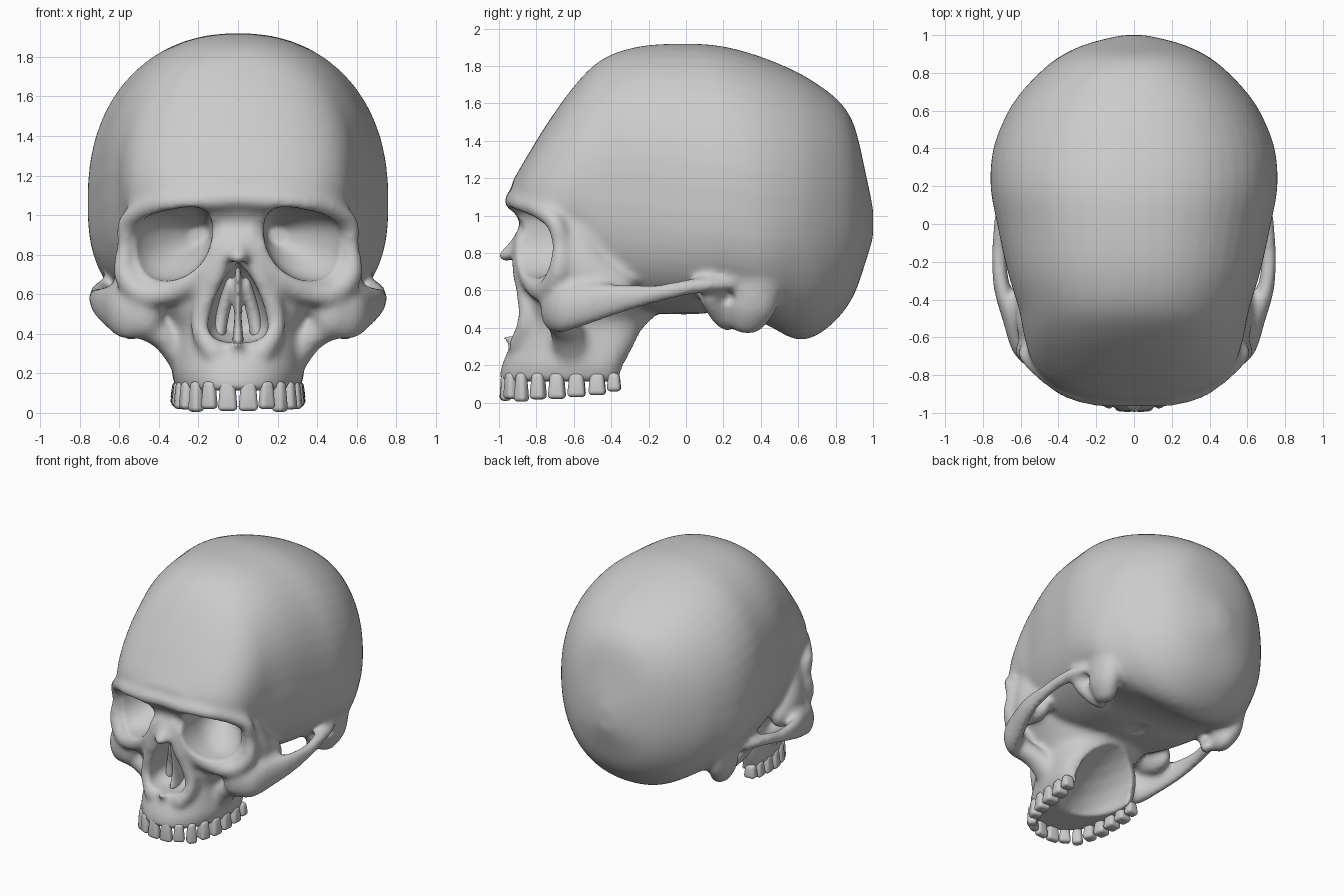
import bpy, bmesh, math
from mathutils import Matrix, Vector

# unit ball used for all blobs
ball = bmesh.new()
bmesh.ops.create_icosphere(ball, subdivisions=3, radius=1)
ball.verts.index_update()
BALL_V = [v.co.copy() for v in ball.verts]
BALL_F = [[v.index for v in f.verts] for f in ball.faces]
ball.free()


def spline(rows, k):
    # smooth in-between rows through the given ones
    out = []
    for i in range(len(rows) - 1):
        p = [rows[max(0, min(len(rows) - 1, i + j))] for j in (-1, 0, 1, 2)]
        for s in range(k):
            t = s / k
            out.append([b + .5 * t * (c - a + t * (2 * a - 5 * b + 4 * c - d + t * (3 * (b - c) + d - a)))
                        for a, b, c, d in zip(*p)])
    return out + [list(rows[-1])]


def loft(bm, rows, axis, seg=48, k=4):
    # rows: position, low, high, half width, widest level, low exponent, high exponent, x centre
    rings = []
    for t, lo, hi, w, mid, nl, nh, cx in spline(rows, k):
        ring = []
        for i in range(seg):
            a = 2 * math.pi * (i + .5) / seg
            c, s = math.cos(a), math.sin(a)
            n = nh if s > 0 else nl
            x = cx + math.copysign(abs(c) ** (2 / n), c) * max(w, .01)
            u = mid + ((hi - mid) if s > 0 else (lo - mid)) * abs(s) ** (2 / n)
            ring.append(bm.verts.new((x, t, u) if axis == 'y' else (x, u, t)))
        rings.append(ring)
    faces = [bm.faces.new(rings[0]), bm.faces.new(rings[-1])]
    for r, q in zip(rings, rings[1:]):
        for i in range(seg):
            j = (i + 1) % seg
            faces.append(bm.faces.new((r[i], r[j], q[j], q[i])))
    bmesh.ops.recalc_face_normals(bm, faces=faces)
    return [v for r in rings for v in r]


def blob(bm, c, r, tilt=0):
    m = Matrix.Translation(c) @ Matrix.Rotation(tilt, 4, 'X') @ Matrix.Diagonal((*r, 1))
    vs = [bm.verts.new(m @ v) for v in BALL_V]
    for f in BALL_F:
        bm.faces.new([vs[i] for i in f])


def chain(bm, pts, k=5, mirror=True):
    # bone strut: a run of overlapping ellipsoids (x, y, z, rx, ry, rz)
    for p in spline(pts, k):
        for s in ((1, -1) if mirror else (1,)):
            blob(bm, (s * p[0], p[1], p[2]), p[3:])


def make(name, bm):
    me = bpy.data.meshes.new(name)
    bm.to_mesh(me)
    bm.free()
    ob = bpy.data.objects.new(name, me)
    bpy.context.collection.objects.link(ob)
    return ob


def remesh(ob, size, smooth):
    m = ob.modifiers.new("remesh", 'REMESH')
    m.mode, m.voxel_size, m.use_smooth_shade = 'VOXEL', size, True
    s = ob.modifiers.new("smooth", 'SMOOTH')
    s.factor, s.iterations = .5, smooth


def bake(ob):
    dg = bpy.context.evaluated_depsgraph_get()
    me = bpy.data.meshes.new_from_object(ob.evaluated_get(dg))
    ob.modifiers.clear()
    ob.data = me
    me.shade_smooth()


bone = bmesh.new()
# braincase: sections from forehead to back
case = [(-.93, 1.04, 1.18, .22, 1.1), (-.86, .93, 1.30, .42, 1.07), (-.75, .82, 1.48, .53, 1.06),
        (-.6, .68, 1.69, .58, 1.12), (-.45, .56, 1.835, .61, 1.15), (-.25, .49, 1.905, .67, 1.15),
        (0, .47, 1.92, .725, 1.1), (.2, .48, 1.905, .76, 1.08), (.4, .43, 1.85, .745, 1.05),
        (.58, .34, 1.775, .675, 1.03), (.7, .36, 1.705, .595, 1.02), (.82, .46, 1.61, .48, 1.0),
        (.9, .58, 1.48, .37, .98), (.96, .75, 1.23, .23, .97), (1.0, .88, 1.04, .06, .95)]
loft(bone, [(*r, 2.8 if -.5 < r[0] < .5 else 2.2, 2.25, 0) for r in case], 'y')
# upper jaw and middle face: sections from tooth line up
face = [(.112, -1.0, -.33, .31, -.5), (.2, -.985, -.31, .335, -.5), (.3, -.94, -.26, .33, -.5),
        (.42, -.88, -.2, .33, -.55), (.52, -.86, -.14, .39, -.6), (.65, -.85, -.1, .49, -.65),
        (.8, -.855, -.1, .51, -.66), (.95, -.86, -.1, .52, -.66)]
loft(bone, [(*r, 2.2, 3.5 if r[0] < .35 else 2.2, 0) for r in face], 'z')
# brow and eye socket rim
chain(bone, [(0, -.91, 1.085, .08, .06, .055), (.16, -.91, 1.075, .08, .06, .055), (.32, -.88, 1.065, .07, .055, .05),
             (.46, -.79, 1.035, .06, .055, .05), (.56, -.7, .96, .05, .05, .05), (.57, -.67, .84, .045, .05, .05),
             (.57, -.68, .7, .06, .06, .07), (.48, -.74, .6, .06, .06, .06), (.34, -.8, .61, .06, .05, .06),
             (.21, -.85, .69, .05, .05, .06), (.11, -.87, .84, .05, .05, .06)])
# temple wall behind the socket
chain(bone, [(.51, -.58, .9, .06, .1, .15), (.54, -.54, .72, .08, .12, .14), (.56, -.42, .62, .07, .14, .1)])
# cheekbone and arch
chain(bone, [(.47, -.71, .50, .09, .07, .12), (.57, -.66, .5, .075, .06, .13), (.645, -.5, .53, .052, .06, .11),
             (.7, -.33, .56, .045, .06, .08), (.715, -.15, .585, .042, .06, .05), (.7, 0, .615, .045, .06, .045),
             (.67, .12, .63, .06, .06, .04), (.63, .22, .63, .06, .06, .04)])
chain(bone, [(.48, -.68, .45, .08, .07, .08), (.37, -.64, .38, .07, .09, .07), (.29, -.6, .26, .05, .1, .08)], 4)
# nasal bones and sides of the nose opening
chain(bone, [(0, -.84, 1.0, .1, .05, .06), (0, -.845, .92, .075, .05, .06), (0, -.895, .84, .06, .05, .05),
             (0, -.965, .785, .05, .04, .035)], mirror=False)
chain(bone, [(.06, -.87, .88, .05, .05, .06), (.1, -.885, .73, .05, .05, .06), (.17, -.855, .56, .05, .05, .07),
             (.19, -.855, .42, .05, .05, .06), (.12, -.9, .31, .06, .05, .05)])
chain(bone, [(0, -.88, .33, .05, .04, .04), (0, -.96, .35, .025, .03, .025)], 4, mirror=False)
# mastoid and ear region
chain(bone, [(.57, .36, .66, .1, .16, .12), (.565, .35, .52, .09, .14, .09), (.54, .33, .43, .065, .1, .065)], 4)
chain(bone, [(.58, .13, .56, .08, .06, .06), (.53, .18, .47, .055, .05, .06), (.48, .22, .42, .035, .04, .045)], 4)
skull = make("skull", bone)
remesh(skull, .02, 7)
bake(skull)

# one cutter for eye sockets, ear holes, nose opening and palate (separate islands)
bm = bmesh.new()
for s in (1, -1):
    vs = loft(bm, [(y, lo, hi, w, mid, 2.1, 3.0, s * cx) for y, lo, hi, w, mid, cx in (
        (-1.1, .67, 1.03, .205, .88, .335), (-.8, .67, 1.03, .203, .88, .333), (-.68, .69, 1.02, .19, .88, .318),
        (-.57, .76, .98, .14, .88, .27), (-.46, .83, .92, .05, .88, .2))], 'y', 32, 3)
    for v in vs:
        v.co.z -= .18 * (s * v.co.x - .33)
    blob(bm, (s * .67, .225, .56), (.09, .04, .045))
loft(bm, [(-1.1, .355, .76, .155, .45, 2.6, 1.4, 0), (-.85, .355, .76, .152, .45, 2.6, 1.4, 0),
          (-.76, .37, .73, .13, .46, 2.5, 1.4, 0), (-.66, .41, .66, .08, .48, 2, 1.5, 0)], 'y', 32, 3)
blob(bm, (0, -.33, .19), (.245, .55, .17), math.radians(29))
cutter = make("cutter", bm)
cutter.hide_render = True
cut = skull.modifiers.new("cut", 'BOOLEAN')
cut.operation, cut.solver, cut.object = 'DIFFERENCE', 'FLOAT', cutter
remesh(skull, .015, 3)
bake(skull)
bpy.data.objects.remove(cutter)

# nasal septum and inner folds
bm = bmesh.new()
chain(bm, [(0, -.76, .36, .03, .08, .03), (0, -.75, .5, .018, .07, .04), (0, -.79, .7, .016, .06, .04)], 8, False)
chain(bm, [(.095, -.7, .4, .035, .05, .04), (.08, -.7, .5, .035, .05, .06), (.045, -.74, .64, .025, .05, .05)], 8)
septum = make("nasal_septum", bm)
remesh(septum, .012, 5)
bake(septum)

# teeth: x, y, width, depth, bottom
row = [(.052, -.965, .1, .06, .01), (.145, -.94, .085, .06, .02), (.212, -.88, .078, .07, .005),
       (.252, -.79, .085, .09, .018), (.275, -.69, .094, .1, .02), (.285, -.585, .1, .105, .03),
       (.29, -.475, .096, .105, .04), (.295, -.385, .078, .095, .06)]
for i, (x, y, w, d, z0) in enumerate(row):
    a, b = row[max(0, i - 1)], row[min(len(row) - 1, i + 1)]
    ang = math.atan2(b[1] - a[1], b[0] - a[0]) if i else .1
    for s in (1, -1):
        bm = bmesh.new()
        bmesh.ops.create_cube(bm, size=1)
        for v in bm.verts:
            k = .74 if v.co.z > 0 else 1
            v.co = Vector((v.co.x * w * k, v.co.y * d * k, (z0 + .16) / 2 + v.co.z * (.16 - z0)))
        bmesh.ops.rotate(bm, verts=bm.verts, cent=(0, 0, 0), matrix=Matrix.Rotation(s * ang, 3, 'Z'))
        bmesh.ops.translate(bm, verts=bm.verts, vec=(s * x, y, 0))
        bmesh.ops.bevel(bm, geom=bm.edges[:], offset=.024, offset_type='OFFSET', segments=4,
                        profile=.5, affect='EDGES', clamp_overlap=True)
        make("tooth", bm).data.shade_smooth()
